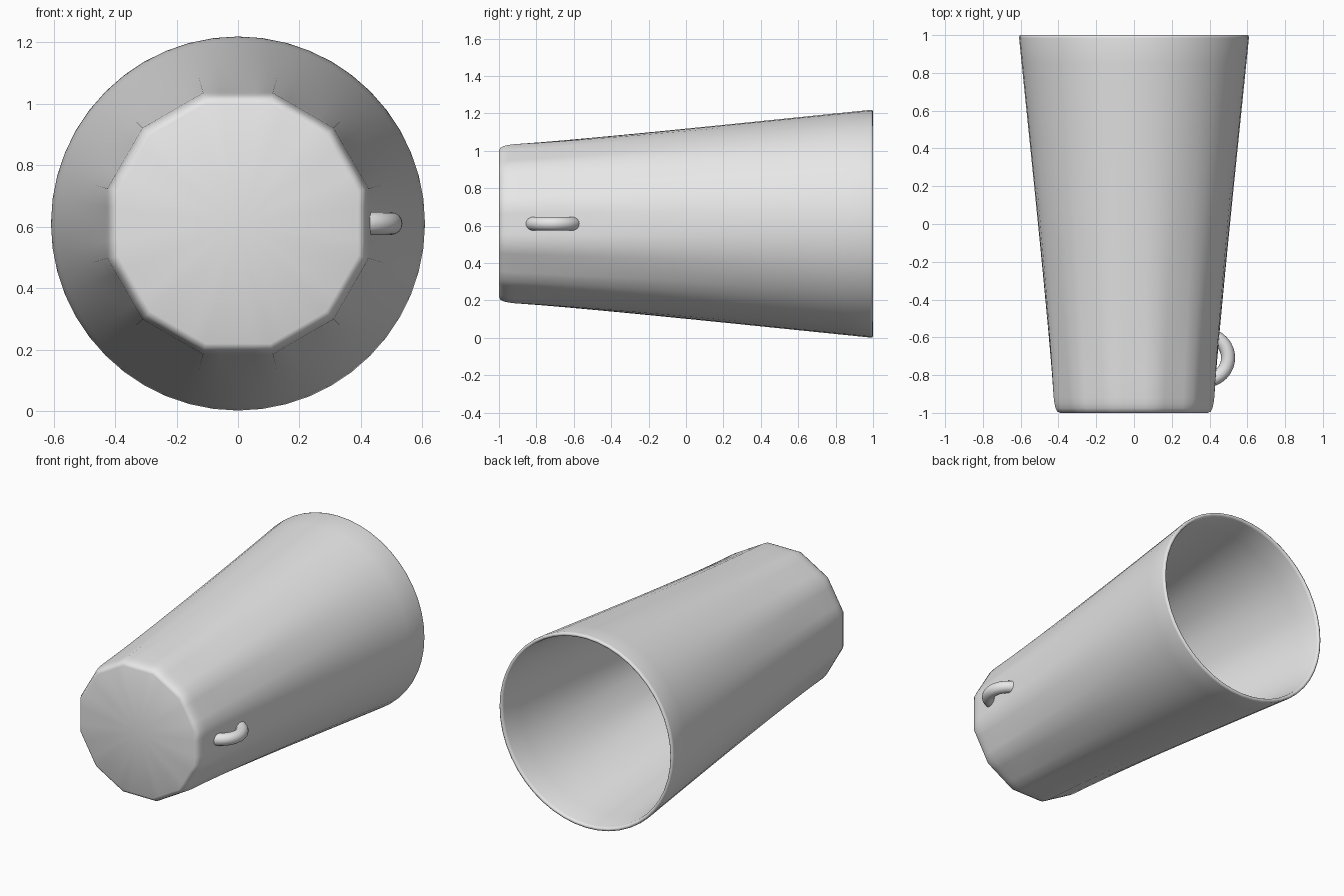
import bpy, bmesh, math

if "Cube" in bpy.data.objects:
    bpy.data.objects.remove(bpy.data.objects["Cube"])

SIDES, STEPS = 12, 4            # twelve facets at the base, fading to a circle
N = SIDES * STEPS
CZ = 0.61                       # height of the long axis
Y0 = -0.92                      # where the base edge ends and the wall starts

grey = bpy.data.materials.new("light grey")
grey.diffuse_color = (0.8, 0.8, 0.8, 1)
grey.use_nodes = True
grey.node_tree.nodes["Principled BSDF"].inputs["Base Color"].default_value = grey.diffuse_color


def wall(y):
    """Corner radius and roundness (0 faceted, 1 circular) along the wall."""
    s = max(0.0, (y - Y0) / (1 - Y0))
    return 0.44 + 0.17 * s ** 1.15, 1 - (1 - s) ** 2


def ring(bm, y, r, roundness):
    verts = []
    for i in range(N):
        a = math.radians(15) + 2 * math.pi * i / N
        off = (i % STEPS) / STEPS * math.radians(30) - math.radians(15)
        facet = math.cos(math.radians(15)) / math.cos(off)
        rad = r * (facet + (1 - facet) * roundness)
        verts.append(bm.verts.new((rad * math.cos(a), y, CZ + rad * math.sin(a))))
    return verts


def skin(bm, rings):
    for a, b in zip(rings, rings[1:]):
        n = len(a)
        for i in range(n):
            bm.faces.new((a[i], a[(i + 1) % n], b[(i + 1) % n], b[i]))


def cap(bm, verts, centre):
    c = bm.verts.new(centre)
    for i in range(len(verts)):
        bm.faces.new((verts[i], verts[(i + 1) % len(verts)], c))


def finish(bm, name, angle):
    bmesh.ops.recalc_face_normals(bm, faces=bm.faces)
    me = bpy.data.meshes.new(name)
    bm.to_mesh(me)
    bm.free()
    me.materials.append(grey)
    ob = bpy.data.objects.new(name, me)
    bpy.context.collection.objects.link(ob)
    bpy.ops.object.select_all(action='DESELECT')
    ob.select_set(True)
    bpy.context.view_layer.objects.active = ob
    bpy.ops.object.shade_smooth_by_angle(angle=math.radians(angle))


# Cup: base, rounded base edge, outer wall, rim, inner wall, floor
bm = bmesh.new()
rings = [ring(bm, y, r, 0) for y, r in
         ((-1, 0.405), (-0.993, 0.42), (-0.975, 0.43), (-0.95, 0.436))]
ys = [Y0 + (0.985 - Y0) * i / 14 for i in range(15)]
rings += [ring(bm, y, *wall(y)) for y in ys]
rings += [ring(bm, y, r, 1) for y, r in
          ((0.996, 0.607), (1, 0.6), (1, 0.593), (0.994, 0.587))]
for y in reversed(ys):
    r, k = wall(y)
    rings.append(ring(bm, y, r - 0.024, k))
rings.append(ring(bm, -0.95, 0.39, 0))
skin(bm, rings)
cap(bm, rings[0], (0, -1, CZ))
cap(bm, rings[-1], (0, -0.95, CZ))
finish(bm, "cup_body", 60)

# Handle: part of a ring set into the wall
bm = bmesh.new()
MAJOR, MINOR, TUBE, ARC = 0.12, 0.037, 16, 20
loops = []
for i in range(ARC + 1):
    a = math.radians(-75 + 150 * i / ARC)
    loop = []
    for j in range(TUBE):
        b = 2 * math.pi * j / TUBE
        d = MAJOR + MINOR * math.cos(b)
        loop.append(bm.verts.new((0.378 + d * math.cos(a), -0.708 + d * math.sin(a),
                                  CZ + MINOR * math.sin(b))))
    loops.append(loop)
skin(bm, loops)
bm.faces.new(loops[0])
bm.faces.new(loops[-1])
finish(bm, "handle", 50)
